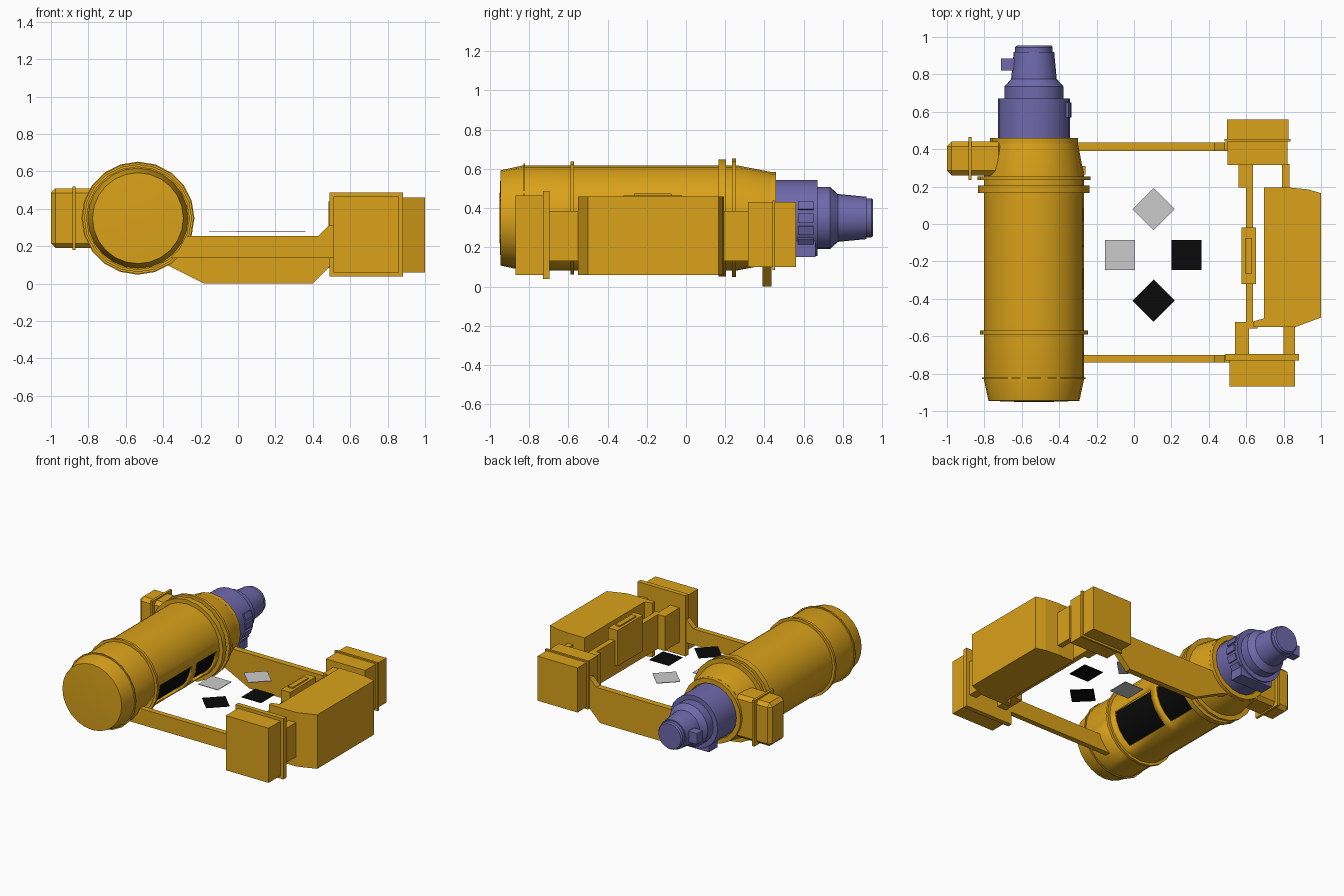
import bpy, bmesh
from math import sin, cos, radians, pi
from mathutils import Matrix, Vector

if "Cube" in bpy.data.objects:
    bpy.data.objects.remove(bpy.data.objects["Cube"])


def material(name, rgb):
    m = bpy.data.materials.new(name)
    m.diffuse_color = (*rgb, 1)
    m.use_nodes = True
    m.node_tree.nodes["Principled BSDF"].inputs["Base Color"].default_value = m.diffuse_color
    return m


GOLD = material("gold", (0.70, 0.36, 0.01))
PURPLE = material("purple", (0.16, 0.14, 0.41))
BLACK = material("black", (0.003, 0.003, 0.003))
CX, CZ = -0.535, 0.35          # tank axis, running along y


def finish(name, bm, mat, smooth=None):
    bmesh.ops.remove_doubles(bm, verts=bm.verts, dist=1e-5)
    bmesh.ops.recalc_face_normals(bm, faces=bm.faces)
    me = bpy.data.meshes.new(name)
    bm.to_mesh(me)
    bm.free()
    ob = bpy.data.objects.new(name, me)
    bpy.context.collection.objects.link(ob)
    if mat:
        me.materials.append(mat)
    if smooth:
        bpy.ops.object.select_all(action='DESELECT')
        bpy.context.view_layer.objects.active = ob
        ob.select_set(True)
        bpy.ops.object.shade_smooth_by_angle(angle=radians(smooth))
    return ob


def box(name, x, y, z, mat=GOLD, bevel=0):
    bm = bmesh.new()
    bmesh.ops.create_cube(bm, size=1)
    for v in bm.verts:
        v.co = [(r[0] + r[1]) / 2 + c * (r[1] - r[0]) for r, c in zip((x, y, z), v.co)]
    ob = finish(name, bm, mat)
    if bevel:
        b = ob.modifiers.new("bevel", 'BEVEL')
        b.width, b.segments = bevel, 1
    return ob


def prism(name, pts, lo, hi, axis, mat=GOLD):
    """Extrude a flat outline along y (points are x,z) or z (points are x,y)."""
    place = (lambda p, t: (p[0], t, p[1])) if axis == 'y' else (lambda p, t: (p[0], p[1], t))
    bm = bmesh.new()
    face = bm.faces.new([bm.verts.new(place(p, lo)) for p in pts])
    ext = bmesh.ops.extrude_face_region(bm, geom=[face])
    offset = Vector(place((0, 0), hi - lo))
    bmesh.ops.translate(bm, vec=offset,
                        verts=[g for g in ext['geom'] if isinstance(g, bmesh.types.BMVert)])
    return finish(name, bm, mat)


def lathe(name, prof, mat=GOLD, segs=24, keep=lambda y, k: True, smooth=35):
    """Revolve (y, radius) points around the tank axis."""
    bm = bmesh.new()
    rows = [[bm.verts.new((CX + r * cos(2 * pi * k / segs), y, CZ + r * sin(2 * pi * k / segs)))
             for k in range(segs)] for y, r in prof]
    for i in range(len(prof) - 1):
        for k in range(segs):
            if keep((prof[i][0] + prof[i + 1][0]) / 2, k):
                n = (k + 1) % segs
                bm.faces.new((rows[i][k], rows[i][n], rows[i + 1][n], rows[i + 1][k]))
    loose = [v for v in bm.verts if not v.link_faces]
    bmesh.ops.delete(bm, geom=loose, context='VERTS')
    return finish(name, bm, mat, smooth)


def ring(name, y0, y1, r, mat=GOLD, segs=20):
    return lathe(name, [(y0, 0.2), (y0, r), (y1, r), (y1, 0.2), (y0, 0.2)], mat, segs)


def rib(name, ang, y0, y1, r, size, mat):
    """Small raised slat lying on a cylinder of radius r."""
    bm = bmesh.new()
    bmesh.ops.create_cube(bm, size=1)
    bm.transform(Matrix.Translation((CX, (y0 + y1) / 2, CZ)) @ Matrix.Rotation(-radians(ang), 4, 'Y')
                 @ Matrix.Translation((r, 0, 0)) @ Matrix.Diagonal((0.03, y1 - y0, size, 1)))
    finish(name, bm, mat)


# Tank shell with two openings low on the inner side
def is_shell(y, k):
    return not (k >= 20 and (-0.53 < y < -0.15 or -0.10 < y < 0.14))


tank = lathe("tank_shell", [(-0.952, 0), (-0.95, 0.13), (-0.945, 0.243), (-0.83, 0.268), (-0.53, 0.268),
                            (-0.15, 0.268), (-0.10, 0.268), (0.14, 0.268), (0.26, 0.268),
                            (0.43, 0.235), (0.44, 0)], keep=is_shell)
wall = tank.modifiers.new("wall", 'SOLIDIFY')
wall.thickness, wall.offset = 0.02, -1
lathe("tank_dark_core", [(-0.56, 0), (-0.56, 0.244), (0.17, 0.244), (0.17, 0)], BLACK)

# Tank bands
for i, (y0, y1, r) in enumerate([(-0.83, -0.82, 0.277), (-0.59, -0.57, 0.288), (0.165, 0.205, 0.298),
                                 (0.235, 0.255, 0.302), (0.43, 0.46, 0.235)]):
    ring(f"tank_band_{i}", y0, y1, r)
for i, a in enumerate((-48, -34, -20, -6)):
    rib(f"tank_vent_{i}", a, 0.265, 0.31, 0.26, 0.04, GOLD)

# Stepped nozzle at the back
lathe("nozzle", [(0.44, 0), (0.44, 0.193), (0.67, 0.193), (0.67, 0.158), (0.735, 0.158), (0.775, 0.122),
                 (0.92, 0.108), (0.92, 0.1), (0.945, 0.1), (0.955, 0.092), (0.955, 0)], PURPLE)
box("nozzle_lug", (-0.71, -0.62), (0.82, 0.885), (0.31, 0.39), PURPLE)
box("nozzle_underblock", (-0.65, -0.385), (0.56, 0.66), (0.15, 0.26), PURPLE)
for i, a in enumerate((-38, -19, 0, 19)):
    rib(f"nozzle_vent_{i}", a, 0.57, 0.65, 0.187, 0.045, PURPLE)

# Side stub on the outer side of the tank
box("stub_block", (-1.0, -0.70), (0.26, 0.44), (0.19, 0.51), bevel=0.025)
box("stub_collar", (-0.885, -0.868), (0.235, 0.465), (0.18, 0.52))

# Cross arms between the tank and the pod
prism("back_arm", [(-0.55, 0.256), (0.43, 0.256), (0.485, 0.31), (0.52, 0.31), (0.52, 0.12),
                   (0.40, 0.0), (-0.18, 0.0), (-0.38, 0.10), (-0.55, 0.16)], 0.39, 0.435, 'y')
prism("front_arm", [(-0.50, 0.256), (0.43, 0.256), (0.485, 0.31), (0.52, 0.31), (0.52, 0.138),
                    (-0.42, 0.138), (-0.50, 0.17)], -0.74, -0.70, 'y')

# Pod: main body, end boxes and flanges
prism("pod_body", [(0.695, 0.195), (0.83, 0.195), (0.93, 0.185), (1.0, 0.165), (1.0, -0.50),
                   (0.865, -0.55), (0.64, -0.55), (0.64, -0.52), (0.695, -0.505), (0.695, 0.165)],
      0.06, 0.46, 'z')
box("pod_front_box", (0.51, 0.86), (-0.87, -0.72), (0.06, 0.465))
box("pod_front_flange", (0.49, 0.883), (-0.73, -0.695), (0.038, 0.487))
box("pod_back_box", (0.497, 0.825), (0.455, 0.56), (0.10, 0.43))
box("pod_back_flange", (0.485, 0.837), (0.44, 0.455), (0.085, 0.44))
box("pod_back_neck", (0.50, 0.822), (0.315, 0.445), (0.10, 0.43))

# Rails joining the body to the end boxes
for name, x, y in [("front_inner", (0.54, 0.615), (-0.70, -0.545)), ("front_outer", (0.80, 0.86), (-0.70, -0.545)),
                   ("back_inner", (0.56, 0.637), (0.195, 0.32)), ("back_outer", (0.79, 0.832), (0.19, 0.32))]:
    box("rail_" + name, x, y, (0.13, 0.385))

# Inner wall with its raised grip panel
box("inner_wall", (0.598, 0.637), (-0.55, 0.20), (0.13, 0.385))
box("inner_wall_foot", (0.54, 0.66), (-0.56, -0.525), (0.13, 0.385))
box("grip_panel", (0.575, 0.652), (-0.32, -0.02), (0.20, 0.465))
box("grip_inset", (0.595, 0.632), (-0.265, -0.075), (0.21, 0.475))

# Four small floating plates
for name, x, y, turn, mat in [("back", 0.105, 0.08, 45, None), ("left", -0.075, -0.165, 0, None),
                              ("right", 0.28, -0.165, 0, BLACK), ("front", 0.105, -0.41, 45, BLACK)]:
    p = box("plate_" + name, (-0.08, 0.08), (-0.08, 0.08), (-0.002, 0.002), mat)
    p.location = (x, y, 0.28)
    p.rotation_euler.z = radians(turn)
